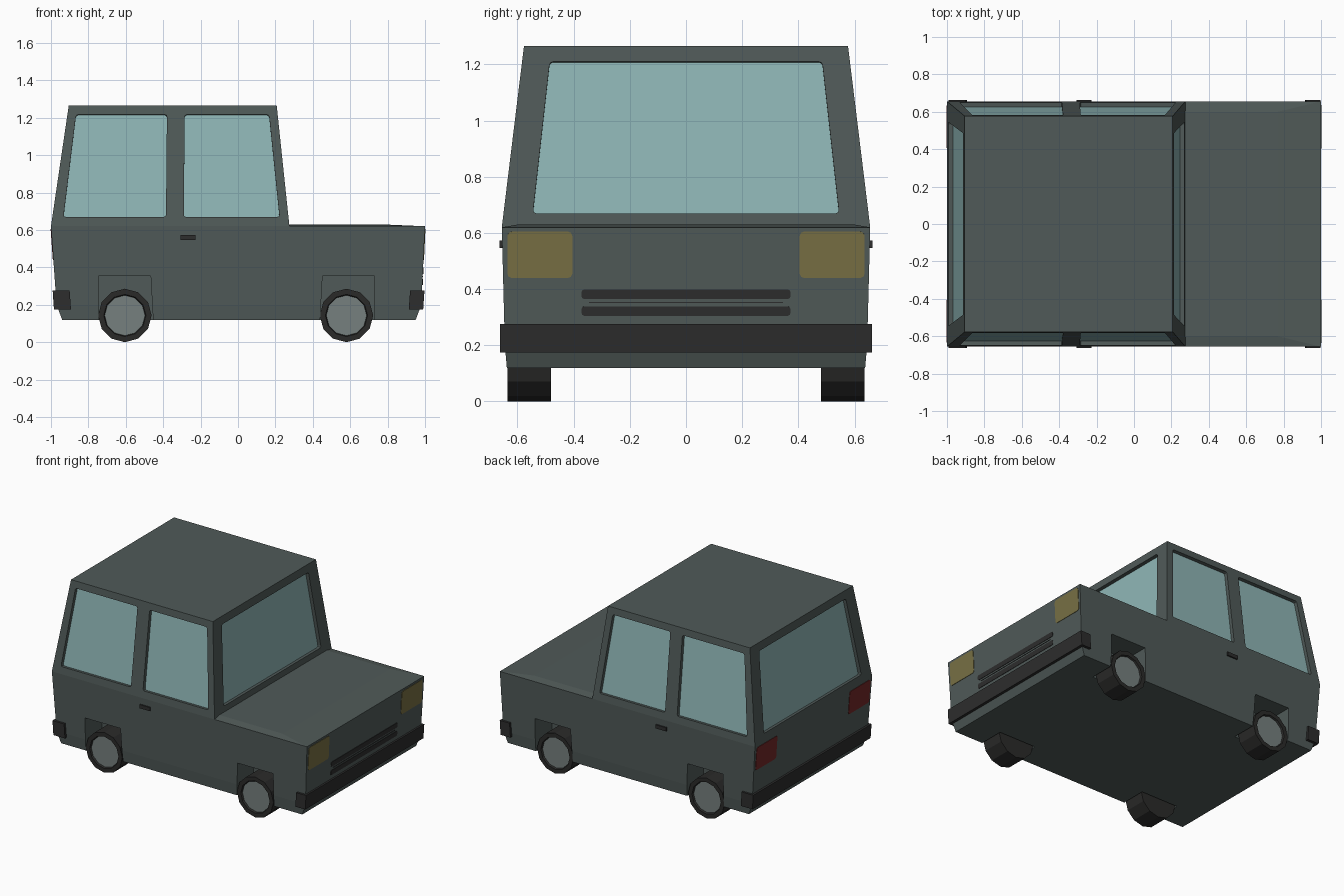
import bpy, bmesh, math
from mathutils import Vector, Matrix

cube = bpy.data.objects.get("Cube")
if cube:
    bpy.data.objects.remove(cube, do_unlink=True)


def material(name, rgb):
    m = bpy.data.materials.new(name)
    m.use_nodes = True
    m.diffuse_color = (*rgb, 1)
    m.node_tree.nodes["Principled BSDF"].inputs["Base Color"].default_value = (*rgb, 1)
    return m


PAINT = material("grey green paint", (0.08, 0.102, 0.098))
GLASS = material("pale teal glass", (0.275, 0.468, 0.468))
TRIM = material("black trim", (0.026, 0.026, 0.026))
TYRE = material("tyre rubber", (0.023, 0.023, 0.022))
HUB = material("grey hub", (0.18, 0.216, 0.209))
YELLOW = material("headlamp yellow", (0.188, 0.162, 0.058))
RED = material("tail lamp red", (0.17, 0.02, 0.02))


def finish(name, bm, *mats):
    bmesh.ops.recalc_face_normals(bm, faces=bm.faces)
    mesh = bpy.data.meshes.new(name)
    bm.to_mesh(mesh)
    bm.free()
    for m in mats:
        mesh.materials.append(m)
    ob = bpy.data.objects.new(name, mesh)
    bpy.context.collection.objects.link(ob)
    return ob


def loft(name, rings, mat, round_corners=0):
    """Solid through a stack of matching outlines."""
    bm = bmesh.new()
    loops = [[bm.verts.new(p) for p in ring] for ring in rings]
    uprights = []
    for a, b in zip(loops, loops[1:]):
        uprights += [bm.edges.new(pair) for pair in zip(a, b)]
        for i in range(len(a)):
            j = (i + 1) % len(a)
            bm.faces.new((a[i], a[j], b[j], b[i]))
    bm.faces.new(loops[0])
    bm.faces.new(loops[-1])
    bmesh.ops.recalc_face_normals(bm, faces=bm.faces)
    if round_corners:
        bmesh.ops.bevel(bm, geom=uprights, offset=round_corners, segments=2,
                        profile=0.5, affect='EDGES')
    return finish(name, bm, mat)


def rect(x0, x1, y, z):
    return [(x0, -y, z), (x1, -y, z), (x1, y, z), (x0, y, z)]


def slab(name, pts, outward, inner, outer, mat, r=0.012):
    """Flat outline thickened along its own normal, from inner to outer."""
    pts = [Vector(p) for p in pts]
    n = (pts[1] - pts[0]).cross(pts[2] - pts[0]).normalized()
    if n.dot(Vector(outward)) < 0:
        n = -n
    return loft(name, [[p + n * d for p in pts] for d in (inner, outer)], mat, r)


def cut(target, cutter):
    cutter.hide_render = True
    mod = target.modifiers.new("cut", 'BOOLEAN')
    mod.operation, mod.solver, mod.object = 'DIFFERENCE', 'EXACT', cutter
    bpy.context.view_layer.update()
    graph = bpy.context.evaluated_depsgraph_get()
    mesh = bpy.data.meshes.new_from_object(target.evaluated_get(graph))
    target.modifiers.clear()
    target.data = mesh
    bpy.data.objects.remove(cutter, do_unlink=True)


# Body shell and cabin
body = loft("lower_body", [rect(-0.94, 0.95, 0.638, 0.12),
                           rect(-0.97, 0.98, 0.645, 0.2),
                           rect(-1.0, 1.0, 0.656, 0.62),
                           rect(-0.97, 0.77, 0.6, 0.63)], PAINT)
cabin = loft("cabin", [rect(-1.0, 0.275, 0.656, 0.62),
                       rect(-0.905, 0.207, 0.577, 1.265)], PAINT)


def slope(z, low, high):
    """Position on a cabin wall at height z."""
    return low + (high - low) * (z - 0.62) / 0.645


def window(name, pts, outward):
    cut(cabin, slab("window_cutter", pts, outward, -0.03, 0.1, PAINT))
    slab(name, pts, outward, -0.032, -0.024, GLASS)


# Recessed windows
LOW, HIGH = 0.67, 1.217
for side, label in ((1, "left"), (-1, "right")):
    for place, a, b, c, d in (("rear", -0.933, -0.385, -0.38, -0.866),
                              ("front", -0.29, 0.222, 0.166, -0.285)):
        pts = [(x, side * slope(z, 0.656, 0.577), z)
               for x, z in ((a, LOW), (b, LOW), (c, HIGH), (d, HIGH))]
        window(f"{label}_{place}_window", pts, (0, side, 0))
for name, out, low, high in (("windshield", 1, 0.275, 0.207),
                             ("back_window", -1, -1.0, -0.905)):
    pts = [(slope(z, low, high), y, z) for y, z in
           ((-0.545, LOW), (0.545, LOW), (0.485, 1.21), (-0.485, 1.21))]
    window(name, pts, (out, 0, 0))


# Wheels with wells cut into the body
def wheel(name, x, side):
    bm = bmesh.new()
    r = 0.143
    bmesh.ops.create_cone(bm, cap_ends=True, segments=12, radius1=r, radius2=r,
                          depth=0.155)
    cap = max(bm.faces, key=lambda f: f.calc_center_median().z)
    bmesh.ops.inset_region(bm, faces=[cap], thickness=0.03)
    bmesh.ops.inset_region(bm, faces=[cap], thickness=0.005, depth=-0.012)
    cap.material_index = 1
    bmesh.ops.transform(bm, verts=bm.verts, matrix=Matrix.Translation(
        (x, side * 0.558, r)) @ Matrix.Rotation(-side * math.pi / 2, 4, 'X'))
    finish(name, bm, TYRE, HUB)


for place, x, a, b, c, d in (("rear", -0.605, -0.745, -0.45, -0.467, -0.745),
                             ("front", 0.58, 0.435, 0.73, 0.73, 0.452)):
    for side, label in ((1, "left"), (-1, "right")):
        outline = ((a, 0.05), (b, 0.05), (c, 0.355), (d, 0.355))
        cut(body, loft("well_cutter", [[(px, side * y, pz) for px, pz in outline]
                                       for y in (0.46, 0.8)], PAINT))
        wheel(f"{label}_{place}_wheel", x, side)


def end_x(z, end):
    """Position on the nose or tail panel at height z."""
    return end * (1.0 - (0.02 if end > 0 else 0.03) * (0.62 - z) / 0.42)


def panel(name, end, y0, y1, z0, z1, mat, r):
    pts = [(end_x(z, end), y, z)
           for y, z in ((y0, z0), (y1, z0), (y1, z1), (y0, z1))]
    slab(name, pts, (end, 0, 0), -0.005, 0.003, mat, r)


# Lamps
for end, kind, mat in ((1, "headlamp", YELLOW), (-1, "tail_lamp", RED)):
    for side, label in ((1, "left"), (-1, "right")):
        panel(f"{label}_{kind}", end, side * 0.405, side * 0.636, 0.44, 0.605,
              mat, 0.015)

# Grille slats
for i, z in enumerate((0.322, 0.382)):
    panel(f"grille_slat_{i + 1}", 1, -0.372, 0.372, z - 0.017, z + 0.017, TRIM, 0.01)
panel("grille_rib", 1, -0.345, 0.345, 0.35, 0.354, TRIM, 0)

# Bumpers and door handles
for name, end, inner, outer in (("front_bumper", 1, 0.917, 0.994),
                                ("rear_bumper", -1, 0.897, 0.988)):
    loft(name, [[(end * (inner + s), -0.662, z), (end * (outer + s), -0.662, z),
                 (end * (outer + s), 0.662, z), (end * (inner + s), 0.662, z)]
                for z, s in ((0.175, -0.004), (0.276, 0.003))], TRIM)
for side, label in ((1, "left"), (-1, "right")):
    loft(f"{label}_door_handle", [[(-0.308, side * y, z), (-0.226, side * y, z),
                                   (-0.226, side * y, z + 0.026),
                                   (-0.308, side * y, z + 0.026)]
                                  for y, z in ((0.645, 0.547), (0.664, 0.547))], TRIM)
